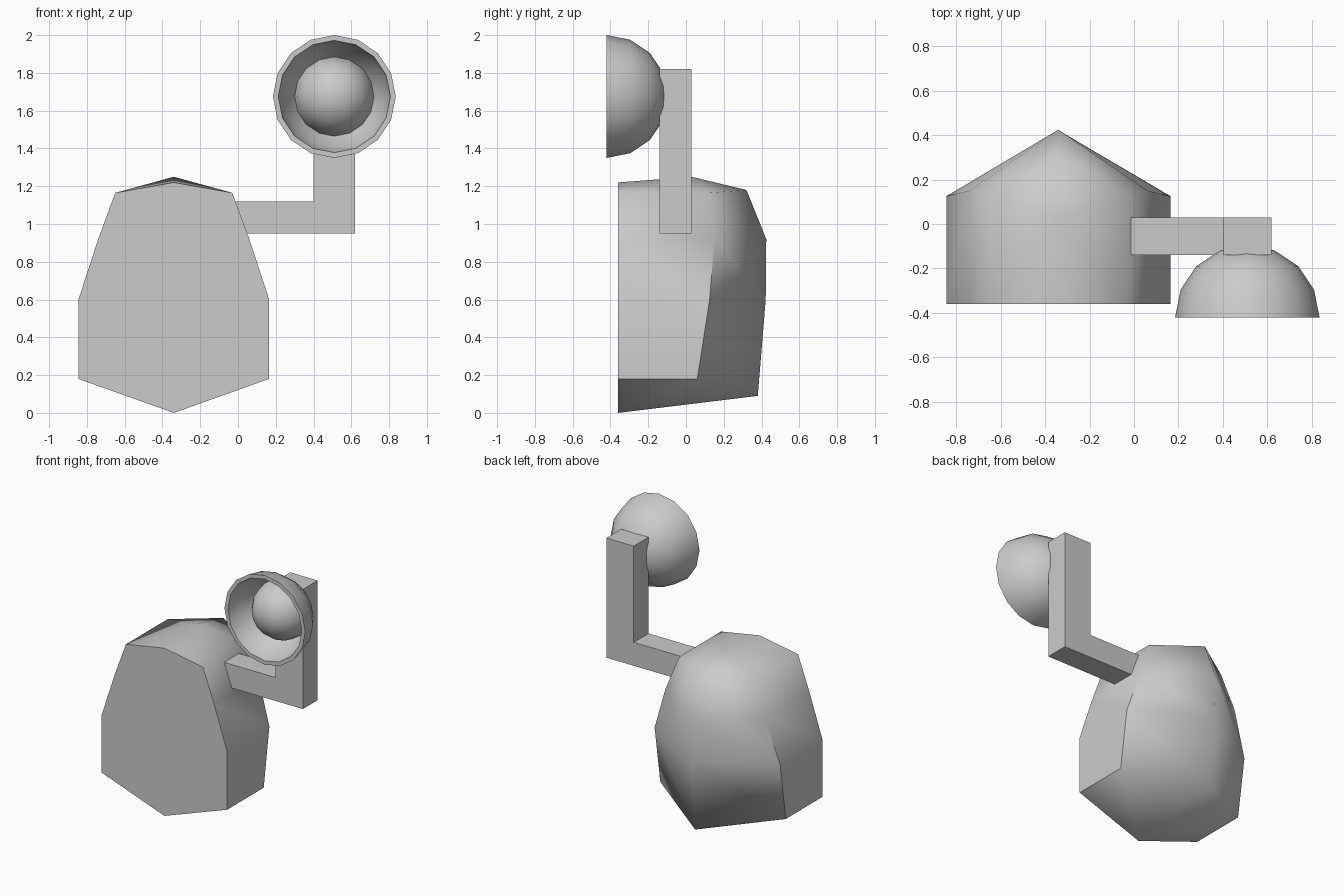
import bpy, bmesh, math

if "Cube" in bpy.data.objects:
    bpy.data.objects.remove(bpy.data.objects["Cube"])


def finish(bm, name):
    bmesh.ops.recalc_face_normals(bm, faces=bm.faces[:])
    for f in bm.faces:
        f.smooth = True
    me = bpy.data.meshes.new(name)
    bm.to_mesh(me)
    bm.free()
    ob = bpy.data.objects.new(name, me)
    bpy.context.collection.objects.link(ob)
    return ob


# Body: flat front, straight sides, rounded wedge back
CX, FY = -0.34, -0.36
# half width, z, side depth y, back ridge y, back ridge z
levels = [(0.505, 0.18, 0.06, 0.38, 0.09),
          (0.505, 0.60, 0.125, 0.422, 0.60),
          (0.40, 0.92, 0.15, 0.425, 0.92),
          (0.31, 1.165, 0.12, 0.32, 1.18)]
bm = bmesh.new()
rows = []
for w, z, ys, yr, zr in levels:
    pts = [(CX - w, FY, z), (CX - w, ys, z), (CX, yr, zr),
           (CX + w, ys, z), (CX + w, FY, z)]
    rows.append([bm.verts.new(p) for p in pts])
keel = bm.verts.new((CX, FY, 0))
brow = bm.verts.new((CX, FY, 1.22))
crown = bm.verts.new((CX, 0.03, 1.25))
for a, b in zip(rows, rows[1:]):
    for i in range(4):
        bm.faces.new((a[i], a[i + 1], b[i + 1], b[i]))
lo, hi = rows[0], rows[-1]
for f, s in ((0, 1), (4, 3)):
    bm.faces.new((keel, lo[f], lo[s], lo[2]))
    bm.faces.new((hi[f], brow, crown, hi[s]))
    bm.faces.new((hi[s], crown, hi[2]))
bm.faces.new([keel] + [r[4] for r in rows] + [brow] + [r[0] for r in reversed(rows)])
# Crisp front rim, side corners and lower side edges
for e in bm.edges:
    if all(abs(v.co.y - FY) < 1e-4 for v in e.verts):
        e.smooth = False
for c in (1, 3):
    for a, b in zip(rows[:3], rows[1:3]):
        bm.edges.get((a[c], b[c])).smooth = False
    bm.edges.get((lo[c], lo[0 if c == 1 else 4])).smooth = False
finish(bm, "body")

# Bent arm: L profile extruded in y
bm = bmesh.new()
outline = [(-0.15, 0.95), (0.62, 0.95), (0.62, 1.82), (0.40, 1.82),
           (0.40, 1.12), (-0.15, 1.12)]
face = bm.faces.new([bm.verts.new((x, -0.14, z)) for x, z in outline])
ext = bmesh.ops.extrude_face_region(bm, geom=[face])["geom"]
bmesh.ops.translate(bm, vec=(0, 0.17, 0),
                    verts=[g for g in ext if isinstance(g, bmesh.types.BMVert)])
for e in bm.edges:
    e.smooth = False
finish(bm, "arm")

# Dish: 16-sided bowl with thick rim and an inner dome
N, LX, LZ, RIM = 16, 0.51, 1.675, -0.42
R_OUT, R_IN = 0.325, 0.297
R_DOME = R_IN * math.sin(math.pi / 4)


def arc(r, y0, start, stop, sign):
    step = 1 if stop > start else -1
    return [(r * math.sin(math.radians(22.5 * k)),
             y0 + sign * r * math.cos(math.radians(22.5 * k)))
            for k in range(start, stop + step, step)]


profile = (arc(R_OUT, RIM, 1, 4, 1) + arc(R_IN, RIM, 4, 2, 1)
           + arc(R_DOME, RIM + R_DOME, 3, 1, -1))
bm = bmesh.new()
rings = [[bm.verts.new((LX + r * math.sin(2 * math.pi * i / N), y,
                        LZ + r * math.cos(2 * math.pi * i / N)))
          for i in range(N)] for r, y in profile]
back = bm.verts.new((LX, RIM + R_OUT, LZ))
tip = bm.verts.new((LX, RIM, LZ))
for i in range(N):
    j = (i + 1) % N
    for a, b in zip(rings, rings[1:]):
        bm.faces.new((a[i], a[j], b[j], b[i]))
    bm.faces.new((back, rings[0][i], rings[0][j]))
    bm.faces.new((tip, rings[-1][i], rings[-1][j]))
    # Sharp rim edges and dome seam
    for k in (3, 4, 6):
        bm.edges.get((rings[k][i], rings[k][j])).smooth = False
finish(bm, "dish")
